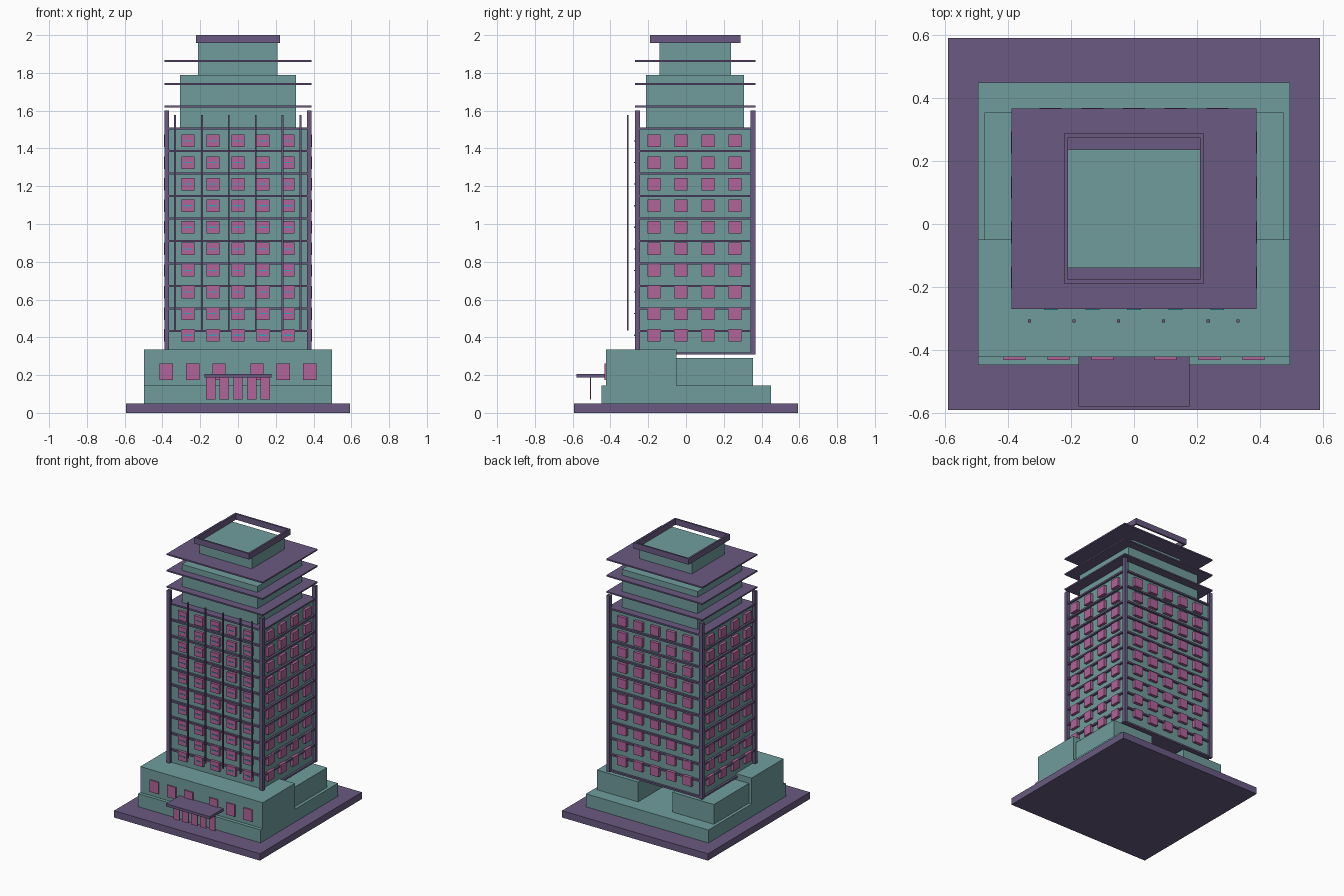
import bpy, bmesh

if "Cube" in bpy.data.objects:
    bpy.data.objects.remove(bpy.data.objects["Cube"])


def material(name, rgb):
    m = bpy.data.materials.new(name)
    m.diffuse_color = (*rgb, 1)
    m.use_nodes = True
    m.node_tree.nodes["Principled BSDF"].inputs["Base Color"].default_value = m.diffuse_color
    return m


TEAL = material("teal wall", (0.16, 0.335, 0.335))
PURPLE = material("purple trim", (0.142, 0.102, 0.22))
PINK = material("pink glass", (0.44, 0.125, 0.32))
CYAN = material("cyan bar", (0.03, 0.38, 0.50))


def boxes(name, mat, spans):
    """One object from boxes, each given as (x0, x1, y0, y1, z0, z1)."""
    bm = bmesh.new()
    for x0, x1, y0, y1, z0, z1 in spans:
        verts = bmesh.ops.create_cube(bm, size=1)["verts"]
        bmesh.ops.scale(bm, vec=(x1 - x0, y1 - y0, z1 - z0), verts=verts)
        bmesh.ops.translate(bm, vec=((x0 + x1) / 2, (y0 + y1) / 2, (z0 + z1) / 2), verts=verts)
    me = bpy.data.meshes.new(name)
    bm.to_mesh(me)
    bm.free()
    me.materials.append(mat)
    ob = bpy.data.objects.new(name, me)
    bpy.context.collection.objects.link(ob)
    return ob


# Ground slab and stepped podium
boxes("ground_slab", PURPLE, [(-0.592, 0.592, -0.592, 0.592, 0, 0.05)])
boxes("podium_base", TEAL, [(-0.497, 0.497, -0.448, 0.45, 0.05, 0.145)])
boxes("podium_hall", TEAL, [(-0.497, 0.497, -0.423, -0.05, 0.145, 0.335)])
boxes("podium_rear_wings", TEAL, [(-0.475, -0.14, -0.05, 0.355, 0.145, 0.29),
                                  (0.14, 0.475, -0.05, 0.355, 0.145, 0.29)])
boxes("podium_windows", PINK, [(x - 0.035, x + 0.035, -0.432, -0.42, 0.175, 0.262)
                               for s in (-1, 1) for x in (s * 0.1, s * 0.24, s * 0.38)])

# Entrance canopy with hanging door panels
boxes("entrance_canopy", PURPLE, [(-0.177, 0.177, -0.58, -0.42, 0.188, 0.207)])
boxes("entrance_panels", PINK, [(i * 0.0725 - 0.025, i * 0.0725 + 0.025, -0.508, -0.502, 0.07, 0.188)
                                for i in range(-2, 3)])

# Tower body, floor ledges and corner columns
X, Y0, Y1 = 0.39, -0.27, 0.367
boxes("tower_body", TEAL, [(-0.37, 0.37, -0.25, 0.347, 0.312, 1.5)])
boxes("floor_ledges", PURPLE, [(-0.385, 0.385, -0.265, 0.362, z - 0.006, z + 0.006)
                               for z in (0.315 + i * 0.119 for i in range(11))])
boxes("corner_columns", PURPLE, [(x, x + 0.026, y, y + 0.026, 0.308, 1.6)
                                 for x in (-X, X - 0.026) for y in (Y0, Y1 - 0.026)])

# Window grid on all four sides, with small bars on the front ones
H, W = 0.033, 0.035
rows = [0.411 + i * 0.1143 for i in range(10)]
cols = [i * 0.1325 for i in range(-2, 3)]
side_cols = [-0.17 + i * 0.143 for i in range(4)]
boxes("front_windows", PINK, [(x - W, x + W, -0.27, -0.24, z - H, z + H) for z in rows for x in cols])
boxes("back_windows", PINK, [(x - W, x + W, 0.34, 0.369, z - H, z + H) for z in rows for x in cols])
boxes("side_windows", PINK, [(min(s * 0.36, s * 0.391), max(s * 0.36, s * 0.391), y - W, y + W, z - H, z + H)
                             for s in (-1, 1) for z in rows for y in side_cols])
boxes("window_bars", CYAN, [(x - 0.022, x + 0.022, -0.274, -0.266, z - 0.003, z + 0.003)
                            for z in rows for x in cols])

# Free-standing vertical fins before the facade
boxes("front_fins", PURPLE, [(x - 0.005, x + 0.005, -0.313, -0.304, 0.435, 1.577)
                             for x in (-0.333, -0.191, -0.049, 0.094, 0.236, 0.331)])

# Stepped crown with thin roof plates
boxes("crown_lower", TEAL, [(-0.308, 0.306, -0.212, 0.306, 1.5, 1.79)])
boxes("crown_upper", TEAL, [(-0.213, 0.21, -0.14, 0.237, 1.79, 1.957)])
boxes("roof_plates", PURPLE, [(-X, X, Y0, Y1, z - 0.005, z + 0.005) for z in (1.623, 1.742, 1.862)])

# Open parapet frame at the top
A, B0, B1, T = 0.223, -0.19, 0.288, 0.013
boxes("top_frame", PURPLE, [(-A, A, B0, B0 + T, 1.957, 2.0), (-A, A, B1 - T, B1, 1.957, 2.0),
                            (-A, -A + T, B0 + T, B1 - T, 1.957, 2.0), (A - T, A, B0 + T, B1 - T, 1.957, 2.0)])
